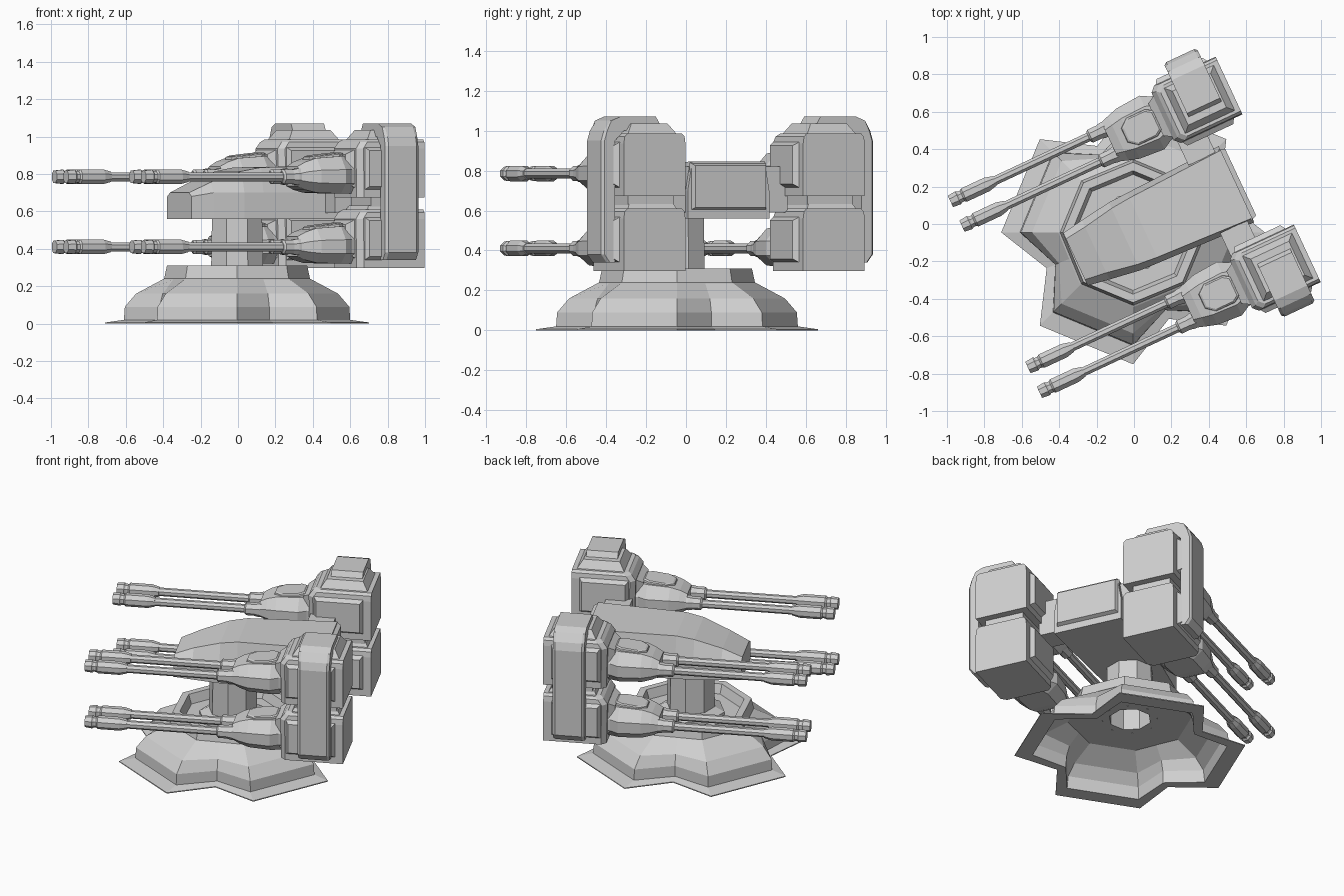
import bpy, bmesh
from math import sin, cos, pi, radians
from mathutils import Matrix

if "Cube" in bpy.data.objects:
    bpy.data.objects.remove(bpy.data.objects["Cube"])

grey = bpy.data.materials.new("light_grey_metal")
grey.use_nodes = True
GREY = (0.63, 0.63, 0.63, 1)
grey.diffuse_color = GREY
grey.node_tree.nodes["Principled BSDF"].inputs["Base Color"].default_value = GREY

STAND = Matrix.Translation((-0.005, -0.045, 0))
TURRET = STAND @ Matrix.Rotation(radians(25), 4, 'Z')   # guns point along local -x


def loft(name, rings, frame=TURRET, closed=False):
    """Skin a list of equally long point rings; cap the ends unless closed."""
    bm = bmesh.new()
    vs = [[bm.verts.new(p) for p in ring] for ring in rings]
    n = len(vs[0])
    pairs = list(zip(vs, vs[1:])) + ([(vs[-1], vs[0])] if closed else [])
    for a, b in pairs:
        for i in range(n):
            j = (i + 1) % n
            bm.faces.new((a[i], a[j], b[j], b[i]))
    if not closed:
        bm.faces.new(vs[0])
        bm.faces.new(vs[-1])
    bmesh.ops.recalc_face_normals(bm, faces=bm.faces)
    bm.transform(frame)
    mesh = bpy.data.meshes.new(name)
    bm.to_mesh(mesh)
    bm.free()
    mesh.materials.append(grey)
    bpy.context.collection.objects.link(bpy.data.objects.new(name, mesh))


def rect(axis, at, lo, hi):
    """Rectangle across an axis, spanning lo to hi in the other two."""
    ring = []
    for a, b in ((lo[0], lo[1]), (hi[0], lo[1]), (hi[0], hi[1]), (lo[0], hi[1])):
        p = [a, b]
        p.insert(axis, at)
        ring.append(p)
    return ring


def taper(name, axis, a, b, lo, hi, inset):
    """Block along an axis whose far end shrinks by inset."""
    lo2, hi2 = [v + inset for v in lo], [v - inset for v in hi]
    loft(name, [rect(axis, a, lo, hi), rect(axis, b, lo2, hi2)])


def tube(name, y, z, stations, sides=8):
    """Round part along local x from (x, radius) stations."""
    loft(name, [[(x, y + r * cos(2 * pi * (i + .5) / sides), z + r * sin(2 * pi * (i + .5) / sides))
                 for i in range(sides)] for x, r in stations])


# star-shaped base: four arms with notches between, hollow beneath
def star(r_point, r_notch, z):
    ring = []
    for k in range(8):
        a = k * pi / 4
        ring.append((r_point * cos(a), r_point * sin(a), z))
        if k % 2 == 0:
            a += pi / 8
            ring.append((r_notch * cos(a), r_notch * sin(a), z))
    return ring


base_rings = [(.705, .50, 0), (.705, .50, .006), (.605, .45, .02), (.60, .45, .09),
              (.54, .43, .16), (.40, .37, .235), (.39, .36, .24), (.375, .347, .31),
              (.33, .305, .31), (.31, .286, .25), (.17, .157, .25), (.17, .157, .22),
              (.38, .35, .22), (.525, .415, .145), (.585, .435, .08), (.595, .44, 0)]
loft("star_base", [star(*r) for r in base_rings], STAND, closed=True)


# pedestal, hollow from beneath
def octagon(r, z):
    return [(r * cos(pi * (k + .5) / 4), r * sin(pi * (k + .5) / 4), z) for k in range(8)]


loft("pedestal_post", [octagon(r, z) for r, z in
                       ((.13, .54), (.13, .22), (.18, .22), (.21, .25), (.21, .27),
                        (.15, .30), (.145, .58))], STAND)

# central body: sloped nose, leaning sides
body = [(-.34, .155, .12, .70), (-.22, .175, .135, .755), (-.05, .20, .165, .815),
        (.06, .205, .175, .835), (.61, .225, .20, .845)]
loft("central_body", [[(x, -w, .56), (x, w, .56), (x, w, min(.70, zt - .02)), (x, t, zt),
                       (x, -t, zt), (x, -w, min(.70, zt - .02))] for x, w, t, zt in body])
taper("body_rear_panel", 0, .60, .635, (-.21, .60), (.21, .84), .015)

BARREL_Z = (.41, .785)
MID = .49      # sideways distance of each pod's centre

for s, side in ((1, "left"), (-1, "right")):
    def span(a, b):
        return (min(a * s, b * s), max(a * s, b * s))

    y0, y1 = span(.20, .34)
    taper(f"{side}_pod_arm", 0, .42, .58, (y0, .59), (y1, .82), 0)
    y0, y1 = span(.37, .62)
    taper(f"{side}_pod_joint", 2, .58, .70, (.50, y0), (.75, y1), 0)

    # armour strap bent over the outer side and top
    strap = [(.72, .34), (.75, .38), (.75, .95), (.735, 1.0), (.70, 1.05), (.65, 1.07),
             (.455, 1.07), (.425, 1.02), (.44, 1.0), (.63, 1.0), (.68, .95), (.68, .34)]
    loft(f"{side}_armour_strap",
         [[(x, s * (y - (trim if y > .7 else 0)), z) for y, z in strap]
          for x, trim in ((.53, .012), (.545, 0), (.71, 0), (.725, .012))])

    for z, level in zip(BARREL_Z, ("lower", "upper")):
        tag = f"{side}_{level}"
        zb, zt = z - .112, z + .20
        y0, y1 = span(.325, .665)

        # pod box with cut front corners and sloped front top
        def pod_outline(front, inset, h):
            cut = .03
            return [(front, y0 + inset + cut, h), (front + cut, y0 + inset, h), (.797, y0 + inset, h),
                    (.797, y1 - inset, h), (front + cut, y1 - inset, h), (front, y1 - inset - cut, h)]
        loft(f"{tag}_pod", [pod_outline(*v) for v in ((.41, 0, zb), (.405, 0, zt - .05),
                                                      (.43, .005, zt - .015), (.45, .02, zt))])
        lid = .05 if level == "upper" else .022
        taper(f"{tag}_pod_lid", 2, zt - .01, zt + lid, (.47, y0 + .03), (.775, y1 - .03), lid * .8)
        taper(f"{tag}_front_panel", 0, .415, .365, (y0 + .045, zb + .05), (y1 - .045, zt - .05), .03)
        for wall, out in ((.66, .69), (.33, .298)):
            taper(f"{tag}_side_panel", 1, wall * s, out * s, (.44, zb + .04), (.75, zt - .04), .02)

        # faceted gun housing
        c = MID * s

        def section(x, w, up, down):
            return [(x, c + w, z - down * .4), (x, c + w, z + up * .35), (x, c + w * .6, z + up),
                    (x, c - w * .6, z + up), (x, c - w, z + up * .35), (x, c - w, z - down * .4),
                    (x, c - w * .6, z - down), (x, c + w * .6, z - down)]
        loft(f"{tag}_gun_housing", [section(*v) for v in
             ((.095, .115, .055, .05), (.14, .13, .08, .07), (.20, .148, .10, .085),
              (.34, .158, .11, .09), (.39, .13, .11, .09), (.43, .12, .105, .09))])
        hatch = [(.18, .04), (.225, .078), (.335, .078), (.37, .055)]
        outline = hatch + [(x, -w) for x, w in reversed(hatch)]
        loft(f"{tag}_housing_hatch",
             [[(.28 + (x - .28) * k, c + w * k, z + h + (x - .28) * .1) for x, w in outline]
              for k, h in ((1.1, .07), (1, .115), (.9, .121))])

        # twin barrels with clamp sleeves and muzzles
        for b in (-.073, .073):
            y = c + b
            tube(f"{tag}_barrel", y, z, ((-.57, .026), (.14, .026)))
            tube(f"{tag}_barrel_sleeve", y, z, ((0, .03), (.01, .041), (.06, .041),
                                                (.085, .047), (.14, .047)))
            tube(f"{tag}_muzzle", y, z, ((-.815, .036), (-.77, .041), (-.76, .034), (-.745, .034),
                                         (-.735, .042), (-.60, .042), (-.555, .03)))
